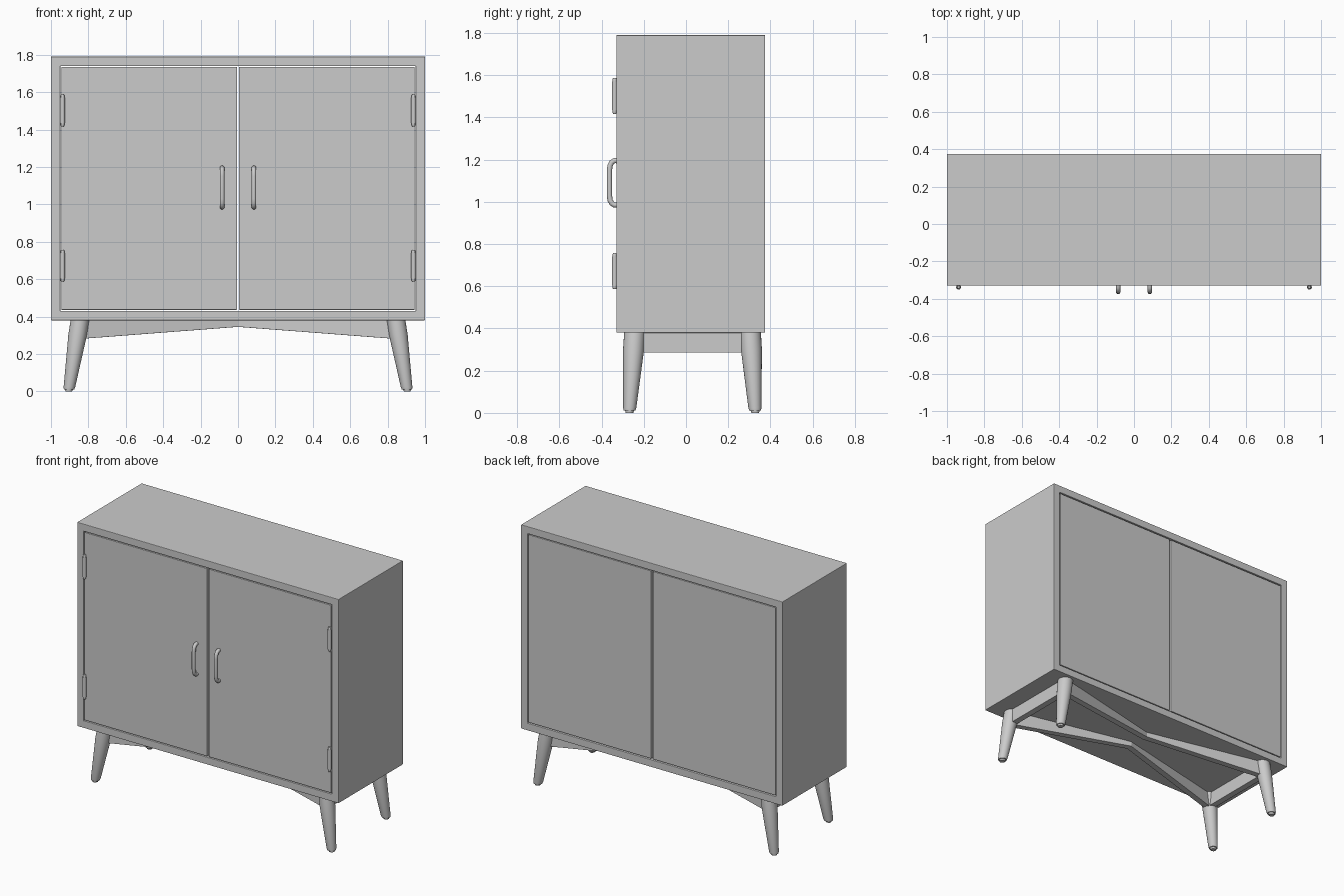
import bpy, bmesh, math
from mathutils import Vector

if "Cube" in bpy.data.objects:
    bpy.data.objects.remove(bpy.data.objects["Cube"])

FRONT, BACK = -0.33, 0.375      # cabinet depth
BOTTOM, TOP = 0.38, 1.79        # cabinet height
WALL = 0.05


def finish(name, bm, bevel=0.0, smooth=False):
    bmesh.ops.recalc_face_normals(bm, faces=bm.faces)
    me = bpy.data.meshes.new(name)
    bm.to_mesh(me)
    bm.free()
    ob = bpy.data.objects.new(name, me)
    bpy.context.collection.objects.link(ob)
    if bevel:
        mod = ob.modifiers.new("Bevel", 'BEVEL')
        mod.width, mod.segments = bevel, 2
    if smooth:
        bpy.ops.object.select_all(action='DESELECT')
        ob.select_set(True)
        bpy.context.view_layer.objects.active = ob
        bpy.ops.object.shade_smooth_by_angle(angle=math.radians(35))
    return ob


def box(name, lo, hi, bevel=0.002):
    bm = bmesh.new()
    bmesh.ops.create_cube(bm, size=1)
    for v in bm.verts:
        v.co = [a + (b - a) * (c + 0.5) for a, b, c in zip(lo, hi, v.co)]
    return finish(name, bm, bevel)


def lathe(name, base, tip, profile, sides=24):
    """Round part from base to tip; profile = (fraction along axis, radius)."""
    base, tip = Vector(base), Vector(tip)
    bm = bmesh.new()
    rings = []
    for t, r in profile:
        c = base.lerp(tip, t)
        rings.append([bm.verts.new(c + Vector((r * math.cos(a), r * math.sin(a), 0)))
                      for a in (2 * math.pi * i / sides for i in range(sides))])
    for r0, r1 in zip(rings, rings[1:]):
        for i in range(sides):
            j = (i + 1) % sides
            bm.faces.new((r0[i], r0[j], r1[j], r1[i]))
    bm.faces.new(rings[0])
    bm.faces.new(rings[-1])
    return finish(name, bm, smooth=True)


# Cabinet shell: four mitred boards, open at front and back
bm = bmesh.new()
loops = []
for y in (FRONT, BACK):
    for d in (0, WALL):
        loops.append([bm.verts.new((x, y, z)) for x, z in (
            (-1 + d, BOTTOM + d), (1 - d, BOTTOM + d), (1 - d, TOP - d), (-1 + d, TOP - d))])
fo, fi, bo, bi = loops
for a, b in ((fo, fi), (fi, bi), (bi, bo), (bo, fo)):
    for i in range(4):
        j = (i + 1) % 4
        bm.faces.new((a[i], a[j], b[j], b[i]))
finish("cabinet_shell", bm, 0.003)

# Doors at the front and panels at the back, with narrow gaps
GAP = 0.006
for s, side in ((-1, "left"), (1, "right")):
    x0, x1 = sorted((s * GAP, s * (1 - WALL - GAP)))
    z0, z1 = BOTTOM + WALL + GAP, TOP - WALL - GAP
    box(f"{side}_door", (x0, FRONT + 0.001, z0), (x1, FRONT + 0.05, z1))
    box(f"{side}_back_panel", (x0, BACK - 0.047, z0), (x1, BACK - 0.003, z1))

    # Hinge barrels with slimmer end caps
    for zc, level in ((0.672, "lower"), (1.502, "upper")):
        lathe(f"{side}_{level}_hinge", (s * 0.938, -0.338, zc - 0.085), (s * 0.938, -0.338, zc + 0.085),
              [(0, 0.007), (0.03, 0.010), (0.1, 0.010), (0.1, 0.013),
               (0.9, 0.013), (0.9, 0.010), (0.97, 0.010), (1, 0.007)], 16)

    # Bent bar handle
    cu = bpy.data.curves.new(f"{side}_handle", 'CURVE')
    cu.dimensions = '3D'
    cu.bevel_depth, cu.bevel_resolution = 0.0125, 4
    cu.use_fill_caps = True
    pts = [(-0.325, 0.985), (-0.34, 0.985), (-0.352, 0.993), (-0.36, 1.008), (-0.3625, 1.03),
           (-0.3625, 1.15), (-0.36, 1.172), (-0.352, 1.187), (-0.34, 1.195), (-0.325, 1.195)]
    sp = cu.splines.new('POLY')
    sp.points.add(len(pts) - 1)
    for p, (y, z) in zip(sp.points, pts):
        p.co = (s * 0.085, y, z, 1)
    sp.use_smooth = True
    bpy.context.collection.objects.link(bpy.data.objects.new(f"{side}_handle", cu))

    # Splayed tapered legs with small foot pads
    for ytop, ybot, end in ((-0.243, -0.268, "front"), (0.305, 0.328, "back")):
        lathe(f"{end}_{side}_leg", (s * 0.905, ybot, 0), (s * 0.845, ytop, BOTTOM),
              [(0, 0.018), (0.03, 0.021), (0.03, 0.028), (0.06, 0.031), (0.8, 0.05), (1, 0.05)])

    # Side rail joining front and back legs
    box(f"{side}_rail", (s * 0.85 - 0.022, -0.24, 0.285), (s * 0.85 + 0.022, 0.30, BOTTOM))

# Long rails: bent inward in plan, shallow arch underneath
for yleg, ymid, end in ((-0.243, -0.05, "front"), (0.305, 0.11, "back")):
    bm = bmesh.new()
    h = 0.022
    sections = []
    for x, y, zb in ((-0.85, yleg, 0.28), (0, ymid, 0.345), (0.85, yleg, 0.28)):
        sections.append([bm.verts.new((x, y + dy, z)) for dy, z in (
            (-h, zb), (h, zb), (h, BOTTOM), (-h, BOTTOM))])
    for a, b in zip(sections, sections[1:]):
        for i in range(4):
            j = (i + 1) % 4
            bm.faces.new((a[i], a[j], b[j], b[i]))
    bm.faces.new(sections[0])
    bm.faces.new(sections[-1])
    finish(f"{end}_long_rail", bm, 0.002)
